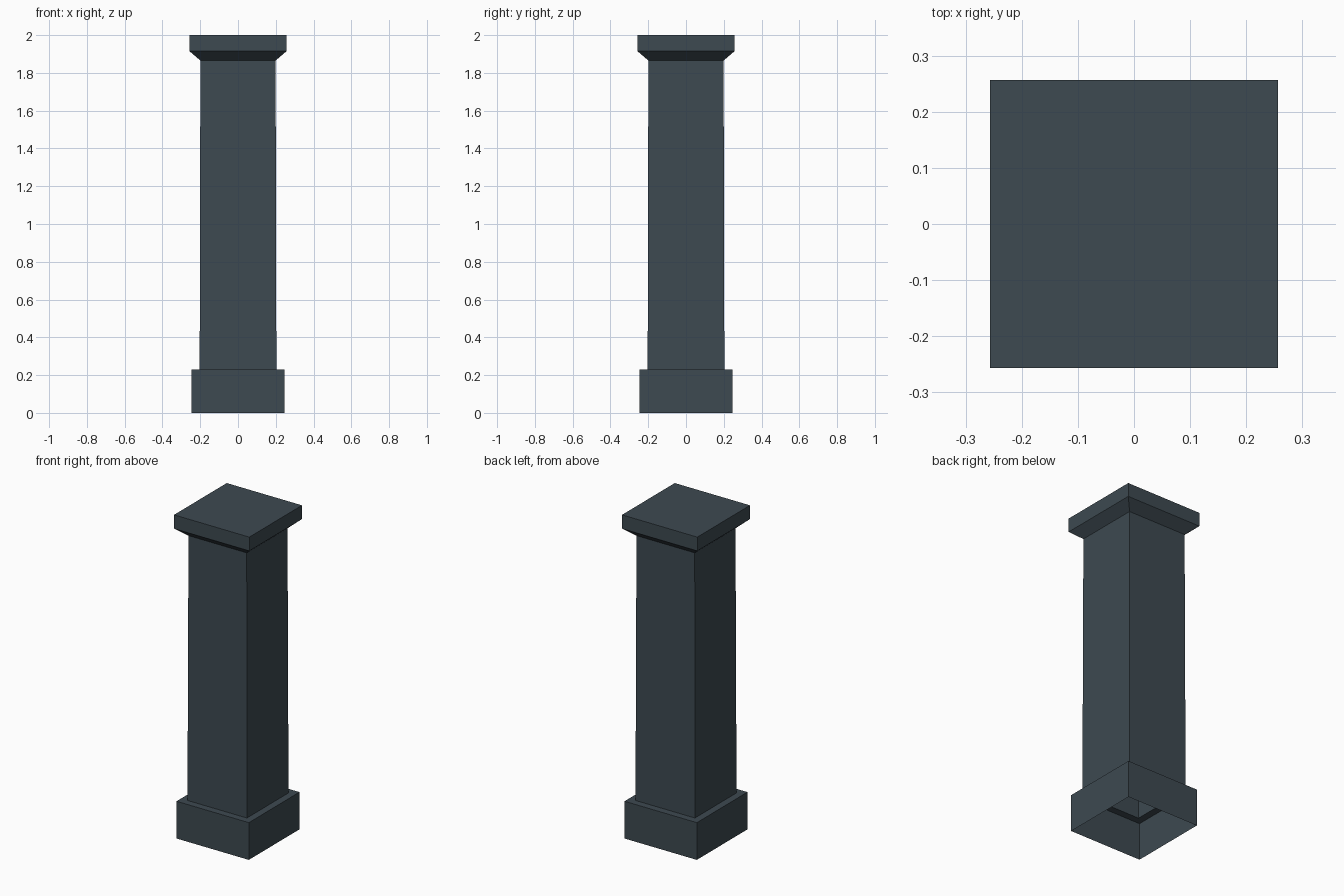
import bpy, bmesh

if "Cube" in bpy.data.objects:
    bpy.data.objects.remove(bpy.data.objects["Cube"])

slate = bpy.data.materials.new("dark slate")
slate.diffuse_color = (0.047, 0.067, 0.082, 1)
slate.use_nodes = True
slate.node_tree.nodes["Principled BSDF"].inputs["Base Color"].default_value = slate.diffuse_color

# half-width and height of each square ring, bottom to top (open underneath)
profile = [(0.247, 0), (0.247, 0.23), (0.203, 0.23), (0.199, 1.865),
           (0.257, 1.915), (0.257, 2.0)]

# square pillar: hollow plinth, shaft, flared neck and cap slab
bm = bmesh.new()
rings = [[bm.verts.new((sx * r, sy * r, z))
          for sx, sy in ((-1, -1), (1, -1), (1, 1), (-1, 1))]
         for r, z in profile]
for low, high in zip(rings, rings[1:]):
    for i in range(4):
        j = (i + 1) % 4
        bm.faces.new((low[i], low[j], high[j], high[i]))
bm.faces.new(rings[-1])  # flat top

mesh = bpy.data.meshes.new("square_pillar")
bm.to_mesh(mesh)
bm.free()
mesh.materials.append(slate)
pillar = bpy.data.objects.new("square_pillar", mesh)
bpy.context.collection.objects.link(pillar)
